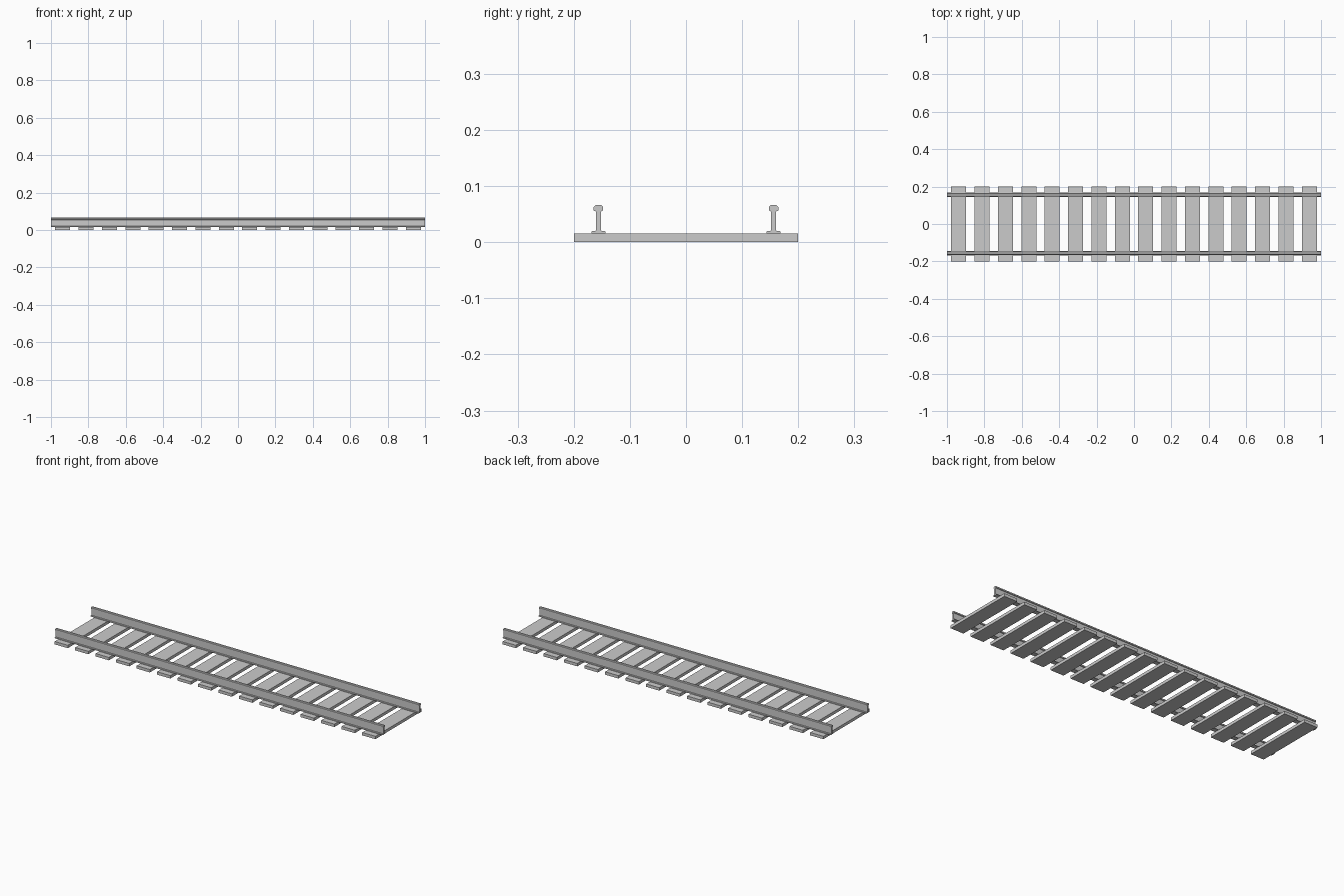
import bpy, bmesh

if "Cube" in bpy.data.objects:
    bpy.data.objects.remove(bpy.data.objects["Cube"])

SLEEPERS = 16
PITCH = 2.0 / SLEEPERS
GAUGE = 0.156  # rail centre distance from the middle


def make_object(name, bm):
    bmesh.ops.recalc_face_normals(bm, faces=bm.faces)
    mesh = bpy.data.meshes.new(name)
    bm.to_mesh(mesh)
    bm.free()
    obj = bpy.data.objects.new(name, mesh)
    bpy.context.collection.objects.link(obj)
    return obj


def sleeper_mesh():
    bm = bmesh.new()
    bmesh.ops.create_cube(bm, size=1)
    for v in bm.verts:
        v.co.x *= 0.08
        v.co.y *= 0.40
        v.co.z = (v.co.z + 0.5) * 0.016
    return bm


# Sleepers: evenly spaced planks sharing one mesh
first = make_object("sleeper_01", sleeper_mesh())
for i in range(SLEEPERS):
    obj = first
    if i:
        obj = bpy.data.objects.new(f"sleeper_{i + 1:02d}", first.data)
        bpy.context.collection.objects.link(obj)
    obj.location.x = -1 + PITCH * (i + 0.5)

# Rail profile: half of the foot, web and chamfered head (offset, height)
half = [(0.0125, 0.016), (0.0125, 0.0195), (0.0048, 0.0205), (0.0048, 0.055),
        (0.0085, 0.0565), (0.0085, 0.063), (0.005, 0.066)]
profile = half + [(-y, z) for y, z in reversed(half)]

# Rails: profile extruded along the track
for name, y0 in (("front_rail", -GAUGE), ("back_rail", GAUGE)):
    bm = bmesh.new()
    face = bm.faces.new([bm.verts.new((-1, y0 + y, z)) for y, z in profile])
    ext = bmesh.ops.extrude_face_region(bm, geom=[face], use_keep_orig=True)
    bmesh.ops.translate(bm, vec=(2, 0, 0),
                        verts=[g for g in ext["geom"] if isinstance(g, bmesh.types.BMVert)])
    make_object(name, bm)
